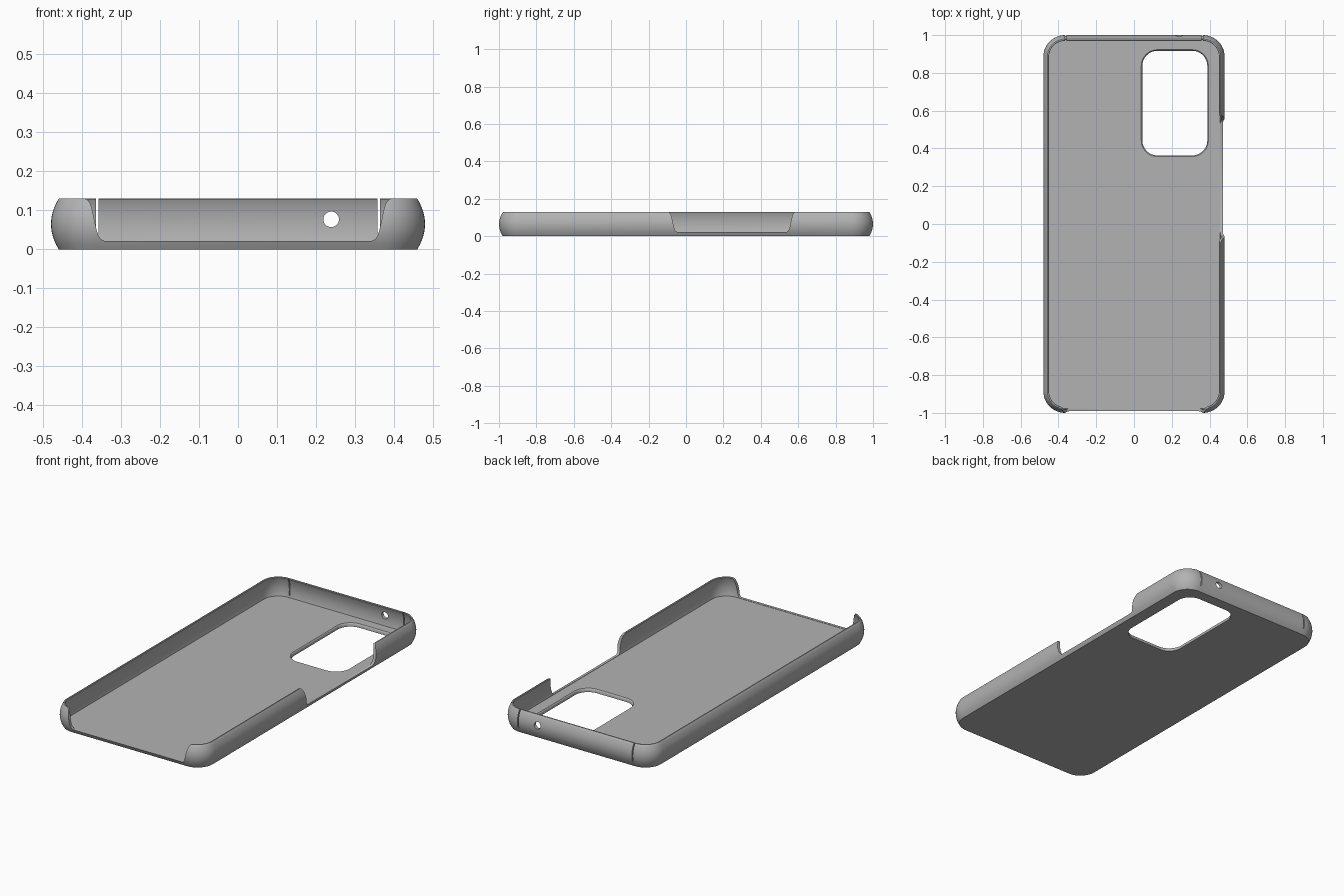
import bpy, bmesh, math
from mathutils import Vector

cube = bpy.data.objects.get("Cube")
if cube:
    bpy.data.objects.remove(cube, do_unlink=True)

HALF_X, HALF_Y, HEIGHT, RADIUS = 0.48, 1.0, 0.13, 0.115
FLOOR = 0.02

grey = bpy.data.materials.new("case grey")
grey.use_nodes = True
colour = (0.45, 0.45, 0.45, 1)
grey.diffuse_color = colour
grey.node_tree.nodes["Principled BSDF"].inputs["Base Color"].default_value = colour


def finish(name, bm):
    bmesh.ops.recalc_face_normals(bm, faces=bm.faces)
    mesh = bpy.data.meshes.new(name)
    bm.to_mesh(mesh)
    bm.free()
    mesh.materials.append(grey)
    obj = bpy.data.objects.new(name, mesh)
    bpy.context.collection.objects.link(obj)
    return obj


def rounded_rect(hx, hy, r, z, cx=0, cy=0, steps=12):
    pts = []
    for i, (sx, sy) in enumerate([(1, 1), (-1, 1), (-1, -1), (1, -1)]):
        for k in range(steps + 1):
            a = math.pi / 2 * (i + k / steps)
            pts.append(Vector((cx + sx * (hx - r) + r * math.cos(a),
                               cy + sy * (hy - r) + r * math.sin(a), z)))
    return pts


def loft(name, rings):
    """Skin a stack of matching rings and cap both ends."""
    bm = bmesh.new()
    loops = [[bm.verts.new(p) for p in ring] for ring in rings]
    n = len(loops[0])
    for a, b in zip(loops, loops[1:]):
        for i in range(n):
            j = (i + 1) % n
            bm.faces.new((a[i], a[j], b[j], b[i]))
    bm.faces.new(loops[0])
    bm.faces.new(loops[-1])
    return finish(name, bm)


def bulge(z, edge, middle):
    """Inset of a wall that bows outward at mid height."""
    t = z / (HEIGHT / 2) - 1
    return middle + (edge - middle) * t * t


# Shell: bowed outer wall, rounded lip, bowed inner wall, flat floor
N = 12
outer = [(bulge(HEIGHT * i / N, 0.02, 0), HEIGHT * i / N) for i in range(N)]
lip = [(0.0185, 0.128), (0.021, HEIGHT), (0.028, HEIGHT), (0.03, 0.128)]
inner = []
for i in range(1, N + 1):
    z = 0.128 + (FLOOR - 0.128) * i / N
    inner.append((bulge(z, 0.03, 0.018), z))
case = loft("phone_case", [rounded_rect(HALF_X - d, HALF_Y - d, RADIUS - d, z)
                           for d, z in outer + lip + inner])


def cut(cutter):
    cutter.hide_render = True
    mod = case.modifiers.new(cutter.name, 'BOOLEAN')
    mod.operation, mod.solver, mod.object = 'DIFFERENCE', 'EXACT', cutter
    bpy.context.view_layer.objects.active = case
    bpy.ops.object.modifier_apply(modifier=mod.name)
    bpy.data.objects.remove(cutter, do_unlink=True)


# Wall openings: sloping ends with a flared top and rounded foot
EDGE = [(0.05, 0.15), (0.05, HEIGHT), (0.042, 0.126), (0.036, 0.117), (0.032, 0.105),
        (0.02, 0.05), (0.015, 0.034), (0.009, 0.026), (0, 0.0215)]


def opening(name, foot, place):
    half = [(foot + a, z) for a, z in EDGE]
    outline = half + [(-a, z) for a, z in reversed(half)]
    return loft(name, [[Vector(place(a, depth, z)) for a, z in outline]
                       for depth in (0, 0.2)])


cut(opening("front_opening", 0.343, lambda a, d, z: (a, -0.93 - d, z)))
cut(opening("side_opening", 0.29, lambda a, d, z: (0.41 + d, 0.245 + a, z)))

# Camera window with an eased upper edge
cut(loft("camera_window", [rounded_rect(0.172 + g, 0.277 + g, 0.08 + g, z, 0.216, 0.64)
                           for g, z in [(0, -0.02), (0, 0.013), (0.002, 0.017), (0.007, 0.021), (0.007, 0.05)]]))

# Round hole and two slits in the back wall
cut(loft("round_hole", [[Vector((0.239 + 0.02 * math.cos(i * math.pi / 16), y,
                                 0.077 + 0.02 * math.sin(i * math.pi / 16)))
                         for i in range(32)] for y in (0.93, 1.1)]))
for side in (-1, 1):
    cut(loft("slit", [[Vector((side * 0.361 + dx, y, z)) for dx, y in
                       [(-0.003, 0.93), (0.003, 0.93), (0.003, 1.1), (-0.003, 1.1)]]
                      for z in (0.03, 0.2)]))

bpy.ops.object.select_all(action='DESELECT')
case.select_set(True)
bpy.context.view_layer.objects.active = case
bpy.ops.object.shade_smooth_by_angle(angle=math.radians(30))
